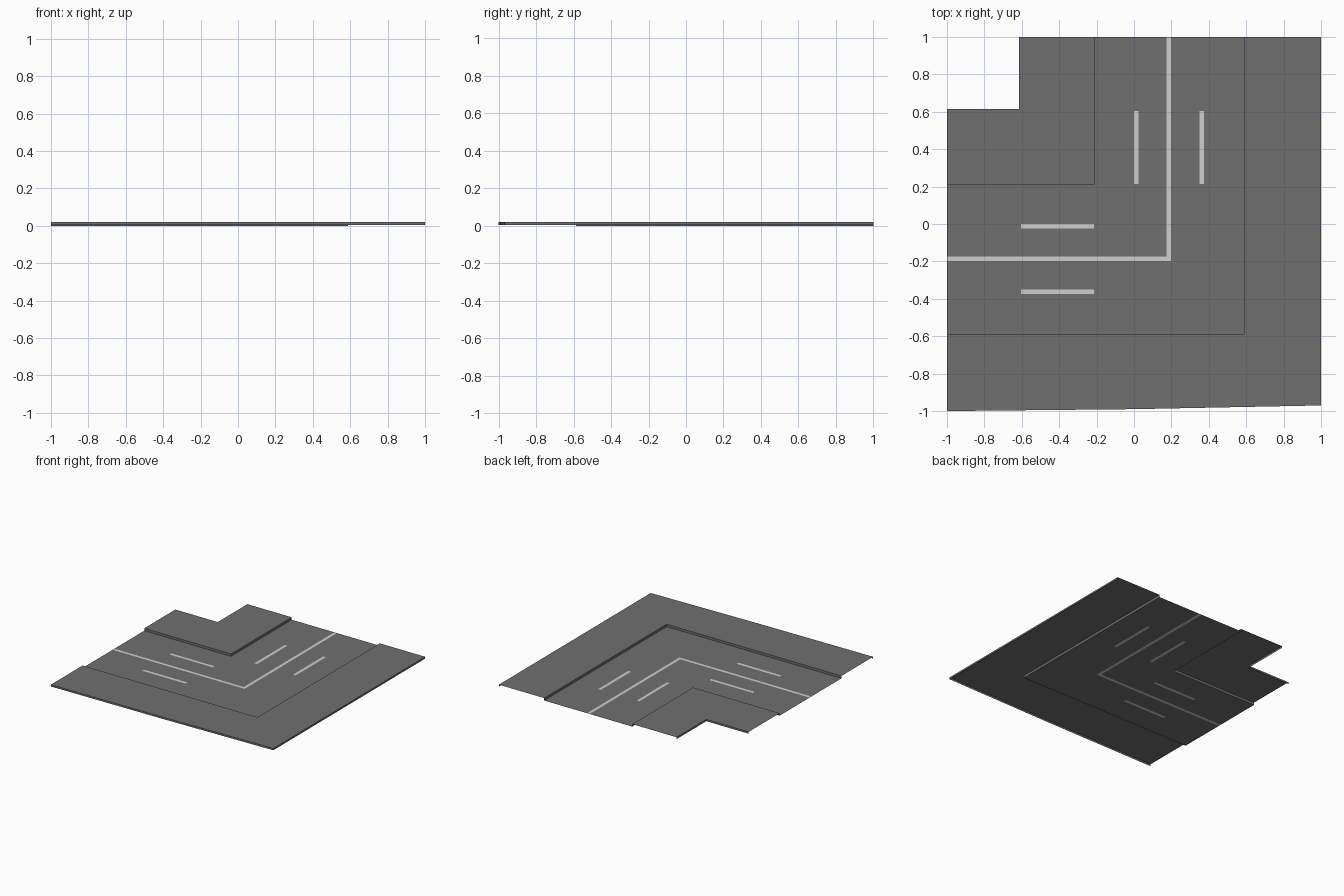
import bpy, bmesh

if "Cube" in bpy.data.objects:
    bpy.data.objects.remove(bpy.data.objects["Cube"])


def material(name, v):
    m = bpy.data.materials.new(name)
    m.diffuse_color = (*v, 1)
    m.use_nodes = True
    m.node_tree.nodes["Principled BSDF"].inputs["Base Color"].default_value = m.diffuse_color
    return m


asphalt = material("asphalt grey", (0.165, 0.16, 0.165))
paint = material("line white", (0.62, 0.62, 0.62))

CURB, INNER, OUTER = 0.02, -0.212, 0.588
NOTCH = -0.615
DASH_ENDS = (-0.605, -0.213)
LINE = (0.175, 0.199)
DASHES = ((0.0, 0.024), (0.35, 0.375))


def finish(name, bm, mats):
    me = bpy.data.meshes.new(name)
    bm.to_mesh(me)
    bm.free()
    for m in mats:
        me.materials.append(m)
    ob = bpy.data.objects.new(name, me)
    bpy.context.collection.objects.link(ob)
    return ob


def corner_loft(name, profile, bend=False):
    """Sweep (offset, height) profile around the corner; bend skews the far edge."""
    bm = bmesh.new()
    rows = []
    for d, z in profile:
        pts = [(-1, -d), (0 if d > 0 else (d - 1) / 2, -d), (d, -d), (d, 1)]
        if bend and d == 1:
            pts = [(-1, -1), (0, -0.99), (1, -0.97), (1, 1)]
        rows.append([bm.verts.new((x, y, z)) for x, y in pts])
    for a, b in zip(rows, rows[1:]):
        for j in range(3):
            bm.faces.new((a[j], b[j], b[j + 1], a[j + 1]))
    return finish(name, bm, [asphalt])


# raised pavements with curb walls, open underneath
corner_loft("inner_pavement", [(NOTCH, 0.005), (NOTCH, CURB), (INNER, CURB), (INNER, 0)])
corner_loft("outer_pavement", [(OUTER, 0), (OUTER, CURB), (1, CURB), (1, 0.005)], True)

# road sheet cut into cells, with painted lines chosen by distance from the corner
cuts = sorted({-1, INNER, OUTER, *DASH_ENDS, *LINE, *DASHES[0], *DASHES[1]})
bm = bmesh.new()
verts = {}


def vert(x, y):
    if (x, y) not in verts:
        verts[x, y] = bm.verts.new((x, y, 0))
    return verts[x, y]


for x0, x1 in zip(cuts, cuts[1:]):
    for u0, u1 in zip(cuts, cuts[1:]):
        x, u = (x0 + x1) / 2, (u0 + u1) / 2
        d, s = max(x, u), min(x, u)
        if d < INNER:
            continue
        f = bm.faces.new((vert(x0, -u1), vert(x1, -u1), vert(x1, -u0), vert(x0, -u0)))
        on_line = LINE[0] < d < LINE[1]
        on_dash = DASH_ENDS[0] < s < DASH_ENDS[1] and any(a < d < b for a, b in DASHES)
        f.material_index = int(on_line or on_dash)
finish("road", bm, [asphalt, paint])
